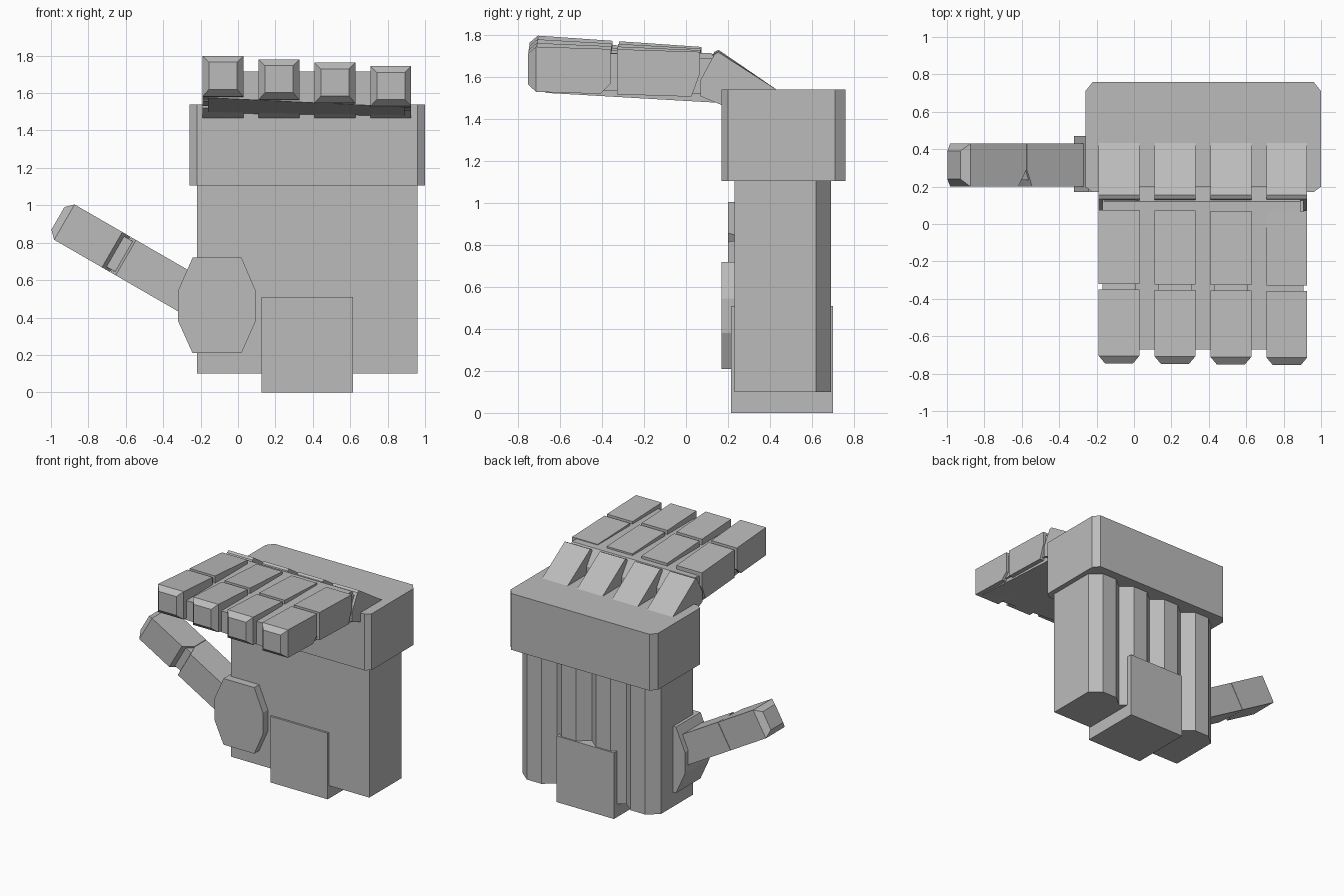
import bpy, bmesh
from mathutils import Matrix, Vector

if "Cube" in bpy.data.objects:
    bpy.data.objects.remove(bpy.data.objects["Cube"])

grey = bpy.data.materials.new("plain grey")
grey.diffuse_color = (0.5, 0.5, 0.5, 1)
grey.use_nodes = True
grey.node_tree.nodes["Principled BSDF"].inputs["Base Color"].default_value = grey.diffuse_color


def finish(name, bm):
    bmesh.ops.recalc_face_normals(bm, faces=bm.faces)
    mesh = bpy.data.meshes.new(name)
    bm.to_mesh(mesh)
    bm.free()
    mesh.materials.append(grey)
    ob = bpy.data.objects.new(name, mesh)
    bpy.context.collection.objects.link(ob)
    return ob


def loft(name, rings):
    """Skin a list of equal-length point rings and cap both ends."""
    bm = bmesh.new()
    vs = [[bm.verts.new(p) for p in r] for r in rings]
    n = len(vs[0])
    for a, b in zip(vs, vs[1:]):
        for i in range(n):
            j = (i + 1) % n
            bm.faces.new((a[i], a[j], b[j], b[i]))
    bm.faces.new(vs[0])
    bm.faces.new(vs[-1])
    return finish(name, bm)


def prism_z(name, outline, z0, z1):
    return loft(name, [[(x, y, z) for x, y in outline] for z in (z0, z1)])


def box(name, x0, x1, y0, y1, z0, z1):
    return prism_z(name, [(x0, y0), (x1, y0), (x1, y1), (x0, y1)], z0, z1)


def segment(name, frame, sections):
    """Digit piece: sections are (along, half width, palm side, back side)."""
    return loft(name, [[frame @ Vector(p) for p in
                        ((u, -h, lo), (u, h, lo), (u, h, hi), (u, -h, hi))]
                       for u, h, lo, hi in sections])


# palm with four chamfered ridges on its back
outline = [(0.96, 0.23)]
pitch = 1.18 / 4
for i in range(4):
    x = 0.96 - i * pitch
    outline += [(x, 0.62), (x - 0.085, 0.69), (x - pitch + 0.085, 0.69)]
outline += [(-0.22, 0.62), (-0.22, 0.23)]
prism_z("palm", outline, 0.1, 1.105)

# wrist block
box("wrist", 0.125, 0.615, 0.215, 0.70, 0, 0.51)

# knuckle block with cut corners
prism_z("knuckle_block",
        [(-0.22, 0.17), (0.96, 0.17), (1.0, 0.20), (1.0, 0.71), (0.96, 0.76),
         (-0.22, 0.76), (-0.26, 0.71), (-0.26, 0.20)], 1.105, 1.54)

# web joining the fingers, its underside sloping back and sideways
loft("finger_web", [
    [(x, -0.67, front), (x, 0.20, back), (x, 0.20, 1.60), (x, 0.12, 1.715), (x, -0.67, 1.715)]
    for x, front, back in ((-0.16, 1.575, 1.49), (0.89, 1.525, 1.475))])

# four fingers: knuckle wedge, middle, tip and inset joints
for i in range(4):
    x = -0.08 + 0.299 * i
    w, t = 0.109, 0.215
    front, rear = 1.80 - 0.018 * i, 1.745 - 0.008 * i
    slope = (front - rear) / 0.80
    y0 = -0.745 - 0.003 * i
    # columns: along (y, sheared up), across (x), thickness (z)
    frame = Matrix(((0, 1, 0, x), (1, 0, 0, y0), (-slope, 0, 1, front - t), (0, 0, 0, 1)))
    segment("finger_tip", frame, [(0, 0.075, 0.035, t - 0.035), (0.04, w, 0, t),
                                  (0.345, w, 0, t), (0.395, w, 0.05, t)])
    segment("finger_middle", frame, [(0.425, w, 0, t), (0.78, w, 0, t),
                                     (0.82, w, 0.11, t)])
    segment("finger_joint", frame, [(0.30, w - 0.02, 0.015, t - 0.02),
                                    (0.46, w - 0.02, 0.015, t - 0.02)])
    segment("knuckle_joint", frame, [(0.76, w - 0.02, 0.015, t - 0.03),
                                     (0.93, w - 0.02, 0.015, t - 0.03)])
    drop = 0.004 * i
    wedge = [(0.44, 1.535), (0.155, 1.73 - drop), (0.135, 1.72 - drop),
             (0.07, 1.60 - drop), (0.07, 1.52 - drop), (0.175, 1.465), (0.30, 1.46)]
    loft("finger_knuckle", [[(x + s * w, y, z) for y, z in wedge] for s in (-1, 1)])

# thumb base: eight-sided slab
octagon = [(-0.243, 0.72), (0.019, 0.72), (0.094, 0.545), (0.094, 0.38),
           (0.019, 0.21), (-0.243, 0.21), (-0.32, 0.38), (-0.32, 0.545)]
loft("thumb_base", [[(x, y, z) for x, z in octagon] for y in (0.17, 0.47)])

# thumb pointing up and outward; its palm side faces forward
c, s = 0.866, 0.5
frame = Matrix(((c, s, 0, -0.963), (0, 0, 1, 0.20), (-s, c, 0, 0.93), (0, 0, 0, 1)))
w, t = 0.109, 0.23
segment("thumb_tip", frame, [(0, 0.07, 0.04, t - 0.04), (0.04, w, 0, t),
                             (0.335, w, 0, t), (0.385, w, 0.09, t)])
segment("thumb_lower", frame, [(0.388, w, 0.09, t), (0.42, w, 0, t), (0.86, w, 0, t)])
segment("thumb_joint", frame, [(0.30, w - 0.015, 0.035, t - 0.01),
                               (0.46, w - 0.015, 0.035, t - 0.01)])
